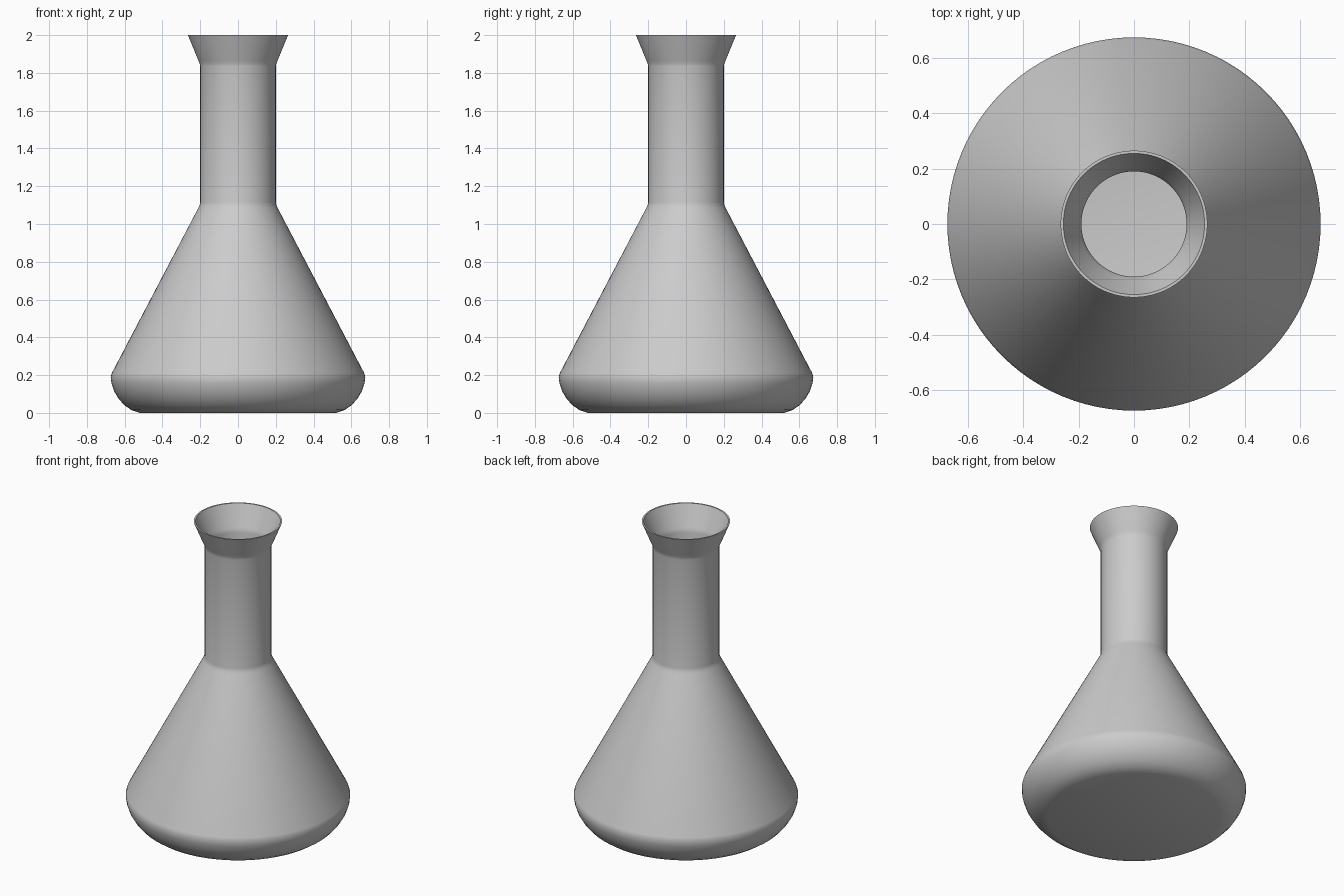
import bpy, bmesh, math

if "Cube" in bpy.data.objects:
    bpy.data.objects.remove(bpy.data.objects["Cube"])

SEGMENTS = 96
WALL = 0.01

glass = bpy.data.materials.new("plain grey")
glass.diffuse_color = (0.6, 0.6, 0.6, 1)
glass.use_nodes = True
glass.node_tree.nodes["Principled BSDF"].inputs["Base Color"].default_value = glass.diffuse_color

# Outer silhouette: flat base, rounded heel, cone, neck, flared lip
outer = [(0.52, 0.0), (0.566, 0.016), (0.602, 0.041), (0.633, 0.076),
         (0.656, 0.115), (0.67, 0.157), (0.674, 0.19), (0.667, 0.213),
         (0.21, 1.085), (0.203, 1.1), (0.2, 1.115),
         (0.2, 1.835), (0.203, 1.85), (0.209, 1.864), (0.265, 2.0)]


def inset(points, distance):
    """Move each profile point inwards along its averaged normal."""
    result = []
    for i, (r, z) in enumerate(points):
        r0, z0 = points[max(i - 1, 0)]
        r1, z1 = points[min(i + 1, len(points) - 1)]
        length = math.hypot(r1 - r0, z1 - z0)
        result.append((r - distance * (z1 - z0) / length,
                       z + distance * (r1 - r0) / length))
    result[0] = (points[0][0], distance)
    result[-1] = (points[-1][0] - distance, points[-1][1])
    return result


def lathe(name, profile, material):
    """Revolve a profile about z; it starts and ends on the axis."""
    bm = bmesh.new()
    verts = [bm.verts.new((r, 0, z)) for r, z in profile]
    edges = [bm.edges.new(pair) for pair in zip(verts, verts[1:])]
    bmesh.ops.spin(bm, geom=verts + edges, cent=(0, 0, 0), axis=(0, 0, 1),
                   angle=math.tau, steps=SEGMENTS, use_duplicate=False)
    bmesh.ops.remove_doubles(bm, verts=bm.verts, dist=1e-5)
    bmesh.ops.recalc_face_normals(bm, faces=bm.faces)
    mesh = bpy.data.meshes.new(name)
    bm.to_mesh(mesh)
    bm.free()
    mesh.materials.append(material)
    obj = bpy.data.objects.new(name, mesh)
    bpy.context.collection.objects.link(obj)
    bpy.ops.object.select_all(action='DESELECT')
    obj.select_set(True)
    bpy.context.view_layer.objects.active = obj
    bpy.ops.object.shade_smooth_by_angle(angle=math.radians(30))
    return obj


# Hollow flask: outside, rim, then inside wall down to the inner floor
inner = inset(outer, WALL)
lathe("flask", [(0, 0)] + outer + inner[::-1] + [(0, WALL)], glass)
